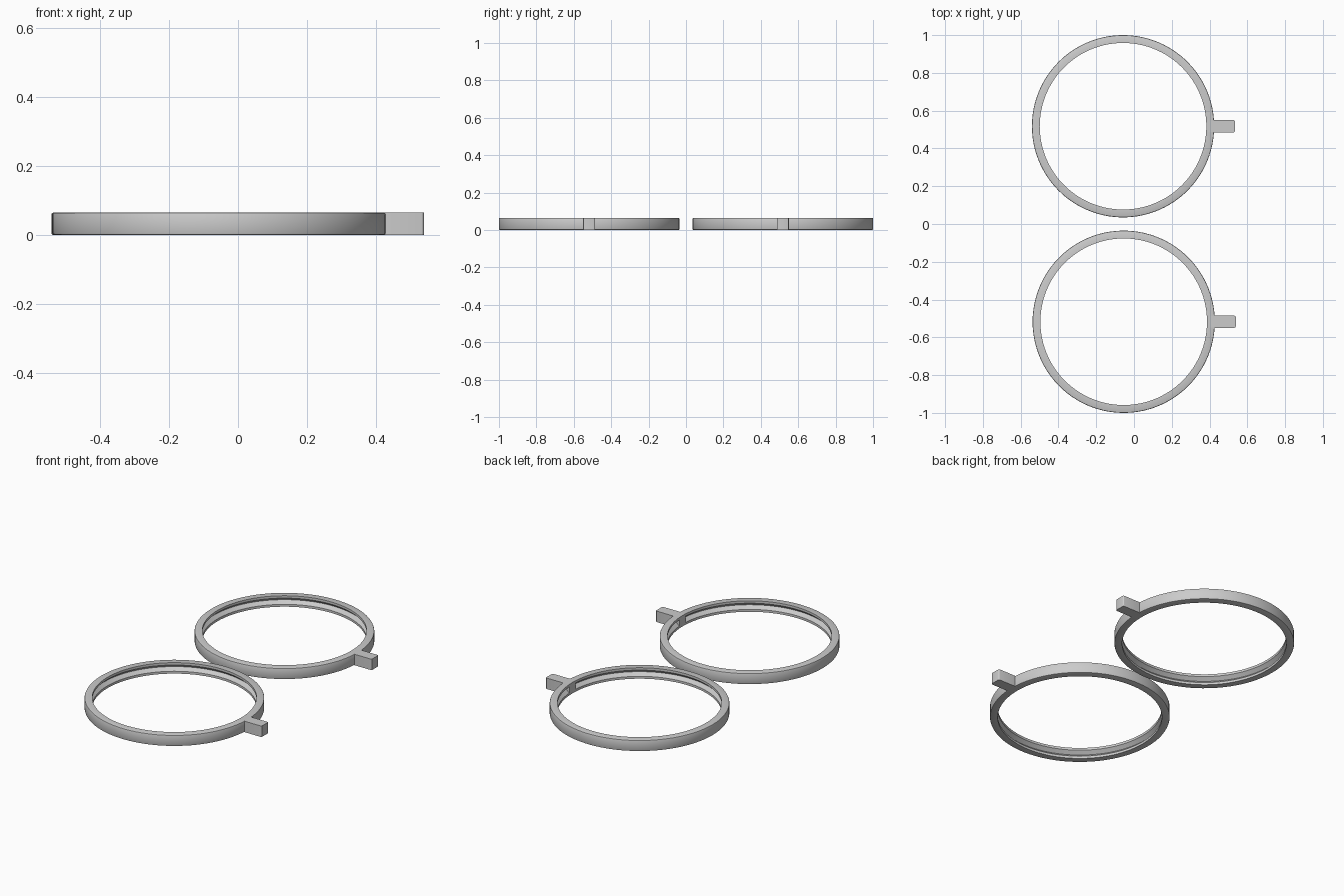
import bpy, bmesh, math

if "Cube" in bpy.data.objects:
    bpy.data.objects.remove(bpy.data.objects["Cube"])

R_OUT, R_IN, H = 0.4825, 0.441, 0.065
TAB_HALF, TAB_END = 0.032, 0.5935
A = math.asin(TAB_HALF / R_OUT)      # half angle of the gap closed by the tab block
SEG = 96

grey = bpy.data.materials.new("light grey")
grey.diffuse_color = (0.6, 0.6, 0.6, 1)
grey.use_nodes = True
grey.node_tree.nodes["Principled BSDF"].inputs["Base Color"].default_value = grey.diffuse_color


def finish(name, bm, location):
    bmesh.ops.recalc_face_normals(bm, faces=bm.faces)
    mesh = bpy.data.meshes.new(name)
    bm.to_mesh(mesh)
    bm.free()
    mesh.materials.append(grey)
    ob = bpy.data.objects.new(name, mesh)
    bpy.context.collection.objects.link(ob)
    ob.location = location
    bpy.ops.object.select_all(action='DESELECT')
    ob.select_set(True)
    bpy.context.view_layer.objects.active = ob
    bpy.ops.object.shade_smooth_by_angle(angle=math.radians(25))
    return ob


def rim(name, location):
    # cross-section with softened outer edges and a V groove inside
    b = 0.005
    profile = [(R_IN, 0), (R_OUT - b, 0), (R_OUT - b * 0.3, b * 0.3), (R_OUT, b),
               (R_OUT, H - b), (R_OUT - b * 0.3, H - b * 0.3), (R_OUT - b, H),
               (R_IN, H), (R_IN, H - 0.014), (R_IN + 0.02, H / 2), (R_IN, 0.014)]
    bm = bmesh.new()
    rows = []
    for i in range(SEG + 1):
        t = A + (2 * math.pi - 2 * A) * i / SEG
        rows.append([bm.verts.new((r * math.cos(t), r * math.sin(t), z)) for r, z in profile])
    n = len(profile)
    for p, q in zip(rows, rows[1:]):
        for j in range(n):
            k = (j + 1) % n
            bm.faces.new((p[j], p[k], q[k], q[j]))
    finish(name, bm, location)


def tab(name, location):
    # block that closes the rim, then runs outward to a rounded end
    c = 0.008
    outline = [(R_IN * math.cos(t), R_IN * math.sin(t)) for t in (A, A / 2, 0, -A / 2, -A)]
    outline.append((R_OUT * math.cos(A), -TAB_HALF))
    for sign, angles in ((-1, (-90, -60, -30, 0)), (1, (0, 30, 60, 90))):
        for d in angles:
            t = math.radians(d)
            outline.append((TAB_END - c + c * math.cos(t),
                            sign * (TAB_HALF - c) + c * math.sin(t)))
    outline.append((R_OUT * math.cos(A), TAB_HALF))
    bm = bmesh.new()
    base = bm.faces.new([bm.verts.new((x, y, 0)) for x, y in outline])
    ext = bmesh.ops.extrude_face_region(bm, geom=[base], use_keep_orig=True)
    top = [v for v in ext["geom"] if isinstance(v, bmesh.types.BMVert)]
    bmesh.ops.translate(bm, verts=top, vec=(0, 0, H))
    finish(name, bm, location)


for side, x, y in (("front", -0.0545, -0.5175), ("back", -0.058, 0.5175)):
    rim(side + "_rim", (x, y, 0))
    tab(side + "_tab", (x, y, 0))
